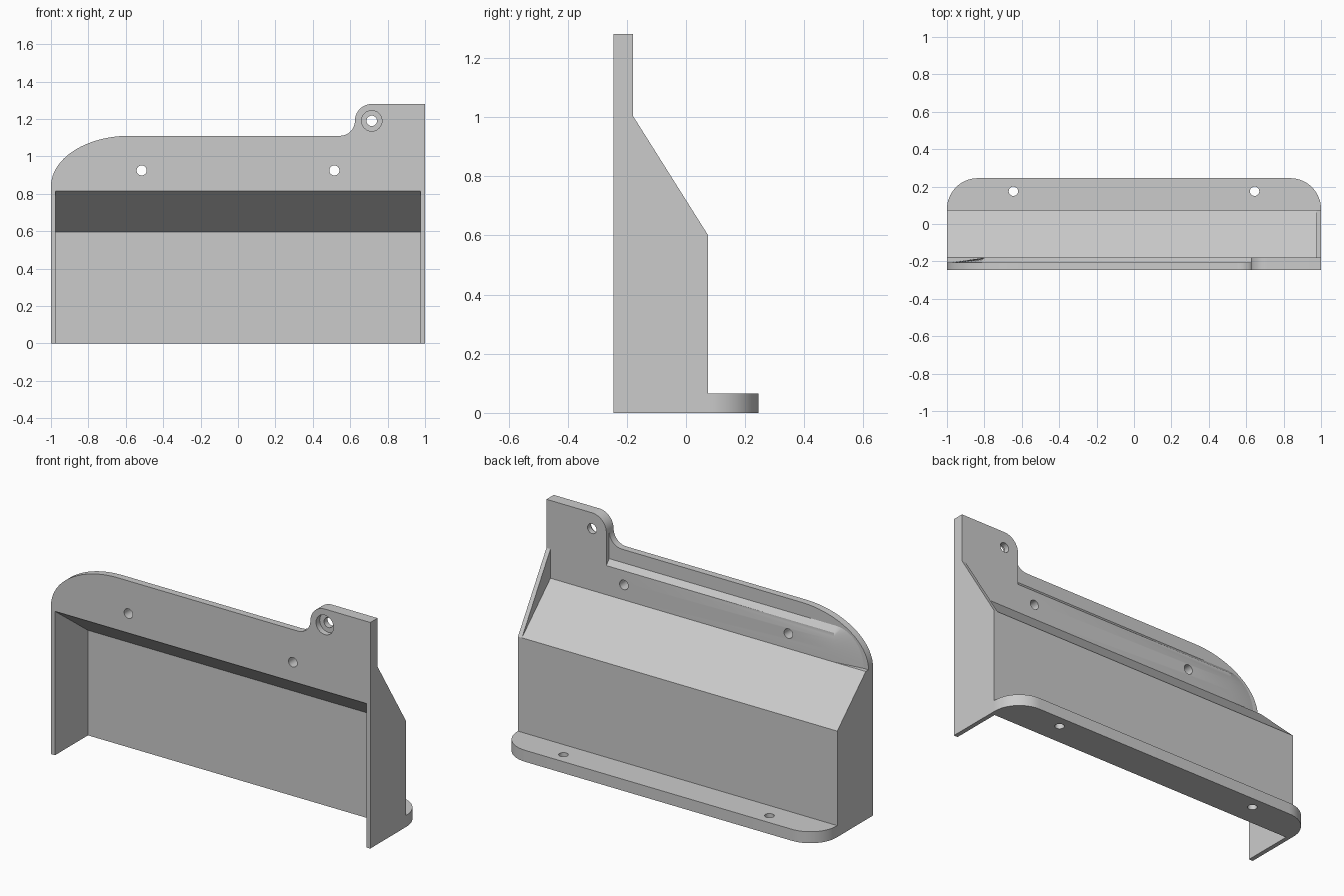
import bpy, bmesh, math
from mathutils import Vector

cube = bpy.data.objects.get("Cube")
if cube:
    bpy.data.objects.remove(cube)

grey = bpy.data.materials.new("plain_grey")
grey.use_nodes = True
grey.diffuse_color = (0.6, 0.6, 0.6, 1)
grey.node_tree.nodes["Principled BSDF"].inputs["Base Color"].default_value = (0.6, 0.6, 0.6, 1)

FRONT, STEP, BACK = -0.245, -0.205, -0.18   # plate depth layers
WALL, REAR, SEAM = 0.025, 0.075, 0.84       # wall thickness, rear face, plate foot


def place(axis, p, d):
    a, b = p
    return {"x": (d, a, b), "y": (a, d, b), "z": (a, b, d)}[axis]


def loft(name, axis, start, end, d0, d1):
    """Solid between two matching outlines at depths d0 and d1."""
    bm = bmesh.new()
    lo = [bm.verts.new(place(axis, p, d0)) for p in start]
    hi = [bm.verts.new(place(axis, p, d1)) for p in end]
    bm.faces.new(lo)
    bm.faces.new(hi)
    n = len(lo)
    for i in range(n):
        j = (i + 1) % n
        bm.faces.new((lo[i], lo[j], hi[j], hi[i]))
    bmesh.ops.recalc_face_normals(bm, faces=bm.faces)
    mesh = bpy.data.meshes.new(name)
    bm.to_mesh(mesh)
    bm.free()
    mesh.materials.append(grey)
    obj = bpy.data.objects.new(name, mesh)
    bpy.context.collection.objects.link(obj)
    return obj


def prism(name, axis, outline, d0, d1):
    return loft(name, axis, outline, outline, d0, d1)


def arc(cx, cy, rx, ry, a0, a1, steps=16):
    angles = [math.radians(a0 + (a1 - a0) * i / steps) for i in range(steps + 1)]
    return [(cx + rx * math.cos(a), cy + ry * math.sin(a)) for a in angles]


def activate(obj):
    bpy.ops.object.select_all(action="DESELECT")
    obj.select_set(True)
    bpy.context.view_layer.objects.active = obj


def drill(obj, axis, centre, radius, d0, d1):
    cutter = prism("hole_cutter", axis, arc(*centre, radius, radius, 0, 345, 23), d0, d1)
    cutter.hide_render = True
    mod = obj.modifiers.new("hole", "BOOLEAN")
    mod.operation, mod.solver, mod.object = "DIFFERENCE", "EXACT", cutter
    activate(obj)
    bpy.ops.object.modifier_apply(modifier=mod.name)
    bpy.data.objects.remove(cutter)


# Rear wall with the sloping hood above it
prism("rear_wall_and_hood", "x",
      [(FRONT, 0.815), (REAR - WALL, 0.595), (REAR - WALL, 0), (REAR, 0),
       (REAR, 0.6), (BACK, SEAM), (FRONT, SEAM)], -1 + WALL, 1 - WALL)

# End walls, the left one rising into a gusset
base = [(FRONT, SEAM), (FRONT, 0), (REAR, 0), (REAR, 0.6)]
prism("right_end_wall", "x", base + [(BACK, SEAM)], -1, -1 + WALL)
prism("left_end_wall", "x", base + [(BACK, 1.005), (BACK, SEAM)], 1 - WALL, 1)

# Front plate with the rounded shoulder and raised tab
tab_corner = arc(0.715, 1.19, 0.09, 0.09, 180, 90)
tab_side = [(1, 1.28), (1, SEAM)]
front_plate = prism("front_plate", "y",
                    arc(-0.58, SEAM, 0.42, 0.27, 180, 90, 24)
                    + arc(0.545, 1.19, 0.08, 0.08, -90, 0)
                    + tab_corner[1:] + tab_side, FRONT, STEP)

# Thickening behind the plate, bevelled at its top and shoulder
shoulder = arc(-0.8, SEAM, 0.17, 0.195, 180, 90, 8)
inner = [(-0.8, SEAM + 0.165 * i / 8) for i in range(9)]
backing = loft("plate_backing", "y",
               shoulder + [(0.625, 1.035), (0.625, SEAM)],
               inner + [(0.625, 1.005), (0.625, SEAM)], STEP, BACK)
tab_backing = prism("tab_backing", "y", [(0.625, SEAM)] + tab_corner + tab_side, STEP, BACK)

# Rounded foot flange
flange = prism("foot_flange", "z",
               [(1, REAR)] + arc(0.835, 0.08, 0.165, 0.165, 0, 90)
               + arc(-0.835, 0.08, 0.165, 0.165, 90, 180) + [(-1, REAR)], 0, 0.065)

# Screw holes, mirrored left and right
for side in (-1, 1):
    drill(flange, "z", (side * 0.645, 0.175), 0.025, -0.1, 0.2)
    for part in (front_plate, backing):
        drill(part, "y", (side * 0.515, 0.925), 0.027, -0.4, 0)

# Counterbored tab hole
for part in (front_plate, tab_backing):
    drill(part, "y", (0.715, 1.19), 0.028, -0.4, 0)
drill(front_plate, "y", (0.715, 1.19), 0.055, -0.4, -0.212)

for obj in (front_plate, backing, tab_backing, flange):
    activate(obj)
    bpy.ops.object.shade_smooth_by_angle(angle=math.radians(30))
